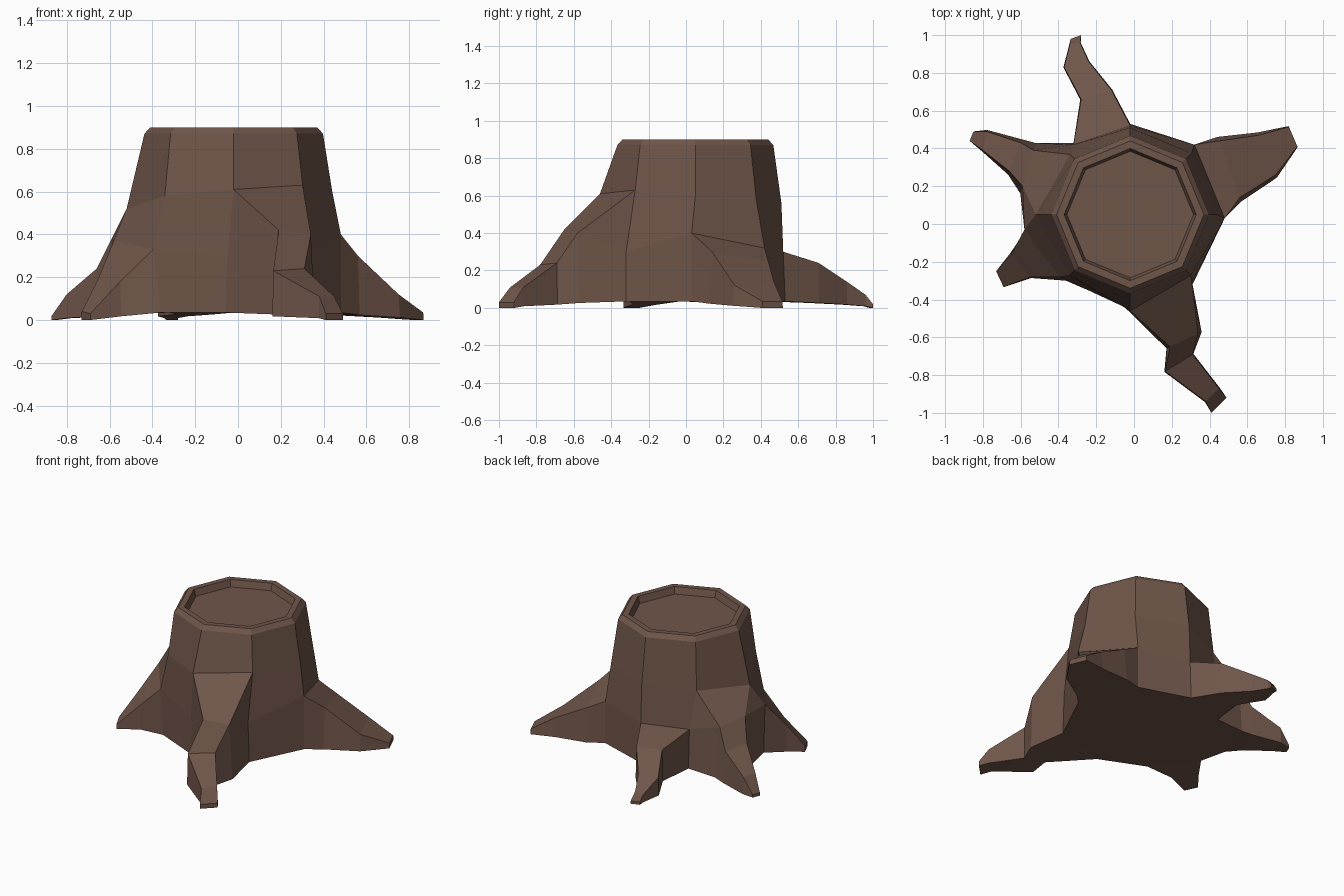
import bpy, bmesh, math
from mathutils import Vector

if "Cube" in bpy.data.objects:
    bpy.data.objects.remove(bpy.data.objects["Cube"])

bark = bpy.data.materials.new("bark brown")
bark.diffuse_color = (0.16, 0.092, 0.067, 1)
bark.use_nodes = True
bark.node_tree.nodes["Principled BSDF"].inputs["Base Color"].default_value = bark.diffuse_color

bm = bmesh.new()
N = 8
CX, CY = -0.02, 0.05


def octagon(radius, z):
    return [bm.verts.new((CX + radius * math.cos(math.tau * i / N),
                          CY + radius * math.sin(math.tau * i / N), z)) for i in range(N)]


def bridge(upper, lower, skip=()):
    for i in range(N):
        if i not in skip:
            j = (i + 1) % N
            bm.faces.new((upper[i], lower[i], lower[j], upper[j]))


# Trunk rings, from the sunken cut surface over the rim and down the bark
floor = octagon(0.335, 0.855)
inner = octagon(0.35, 0.9)
rim = octagon(0.39, 0.9)
lip = octagon(0.417, 0.87)

# Swelling ring: radius and height for each of the eight corners
mid = []
for i, (r, z) in enumerate([(0.46, 0.6), (0.46, 0.58), (0.46, 0.56), (0.45, 0.55),
                            (0.5, 0.52), (0.455, 0.58), (0.51, 0.61), (0.455, 0.63)]):
    a = math.tau * i / N
    mid.append(bm.verts.new((CX + r * math.cos(a), CY + r * math.sin(a), z)))

# Flared lower ring, and the foot below it
low = [bm.verts.new(p) for p in [(0.48, 0.03, 0.4), (0.32, 0.42, 0.32), (-0.02, 0.52, 0.3),
                                 (-0.32, 0.42, 0.3), (-0.58, -0.03, 0.37), (-0.395, -0.28, 0.33),
                                 (-0.05, -0.44, 0.3), (0.3, -0.32, 0.3)]]
foot = [bm.verts.new(p + (0.035,)) for p in [(0.48, 0.03), (0.32, 0.42), (-0.02, 0.53), (-0.32, 0.43),
                                             (-0.57, -0.03), (-0.36, -0.3), (-0.06, -0.43), (0.31, -0.32)]]

HIGH_ROOTS = (3, 6)            # these start at the swelling ring
LOW_ROOTS = (0, 2, 4)          # these start at the flared ring
bm.faces.new(floor)
bridge(floor, inner)
bridge(inner, rim)
bridge(rim, lip)
bridge(lip, mid)
bridge(mid, low, HIGH_ROOTS)
bridge(low, foot, HIGH_ROOTS + LOW_ROOTS)
bm.faces.new(foot)


def root(side, stations):
    """Four-sided root grown from one trunk side.
    Station: two upper corners and how far the underside spreads past them."""
    i, j = side, (side + 1) % N
    high = side in HIGH_ROOTS
    top = mid if high else low
    prev = (top[i], top[j], foot[j], foot[i])
    for k, (ax, ay, az, bx, by, bz, spread) in enumerate(stations):
        a, b = Vector((ax, ay, az)), Vector((bx, by, bz))
        d = (a - b) * spread
        zb = 0.035 * (1 - (k + 1) / len(stations))
        under_a, under_b = a + d, b - d
        under_a.z = under_b.z = zb
        cur = tuple(bm.verts.new(p) for p in (a, b, under_b, under_a))
        for e in range(4):
            f = (e + 1) % 4
            if k == 0 and high and e == 1:
                bm.faces.new((prev[1], low[j], cur[1]))
                bm.faces.new((low[j], prev[2], cur[2], cur[1]))
            elif k == 0 and high and e == 3:
                bm.faces.new((prev[0], low[i], cur[0]))
                bm.faces.new((low[i], prev[3], cur[3], cur[0]))
            else:
                bm.faces.new((prev[e], prev[f], cur[f], cur[e]))
        prev = cur
    bm.faces.new(prev)


# Right root
root(0, [(0.56, 0.14, 0.30, 0.45, 0.44, 0.25, 0.07),
         (0.75, 0.26, 0.12, 0.66, 0.47, 0.14, 0.07),
         (0.865, 0.41, 0.035, 0.82, 0.515, 0.035, 0.03)])
# Back root
root(2, [(-0.12, 0.71, 0.24, -0.28, 0.66, 0.24, 0.03),
         (-0.24, 0.86, 0.14, -0.37, 0.83, 0.14, 0.03),
         (-0.285, 0.96, 0.07, -0.34, 0.95, 0.06, 0.05),
         (-0.28, 1.0, 0.02, -0.335, 0.98, 0.02, 0)])
# Back left root
root(3, [(-0.53, 0.39, 0.36, -0.59, 0.2, 0.38, 0.2),
         (-0.60, 0.43, 0.23, -0.66, 0.28, 0.24, 0.12),
         (-0.78, 0.49, 0.12, -0.80, 0.39, 0.12, 0.08),
         (-0.85, 0.49, 0.02, -0.87, 0.44, 0.02, 0)])
# Front left root
root(4, [(-0.65, -0.16, 0.20, -0.55, -0.28, 0.18, 0.05),
         (-0.73, -0.25, 0.04, -0.69, -0.335, 0.03, 0)])
# Front root
root(6, [(0.19, -0.65, 0.42, 0.34, -0.58, 0.40, 0.12),
         (0.165, -0.78, 0.23, 0.31, -0.69, 0.24, 0.03),
         (0.38, -0.94, 0.11, 0.45, -0.87, 0.11, 0.05),
         (0.41, -1.0, 0.03, 0.49, -0.92, 0.03, 0)])

bmesh.ops.recalc_face_normals(bm, faces=bm.faces)
mesh = bpy.data.meshes.new("tree_stump")
bm.to_mesh(mesh)
bm.free()
mesh.materials.append(bark)
bpy.context.collection.objects.link(bpy.data.objects.new("tree_stump", mesh))
